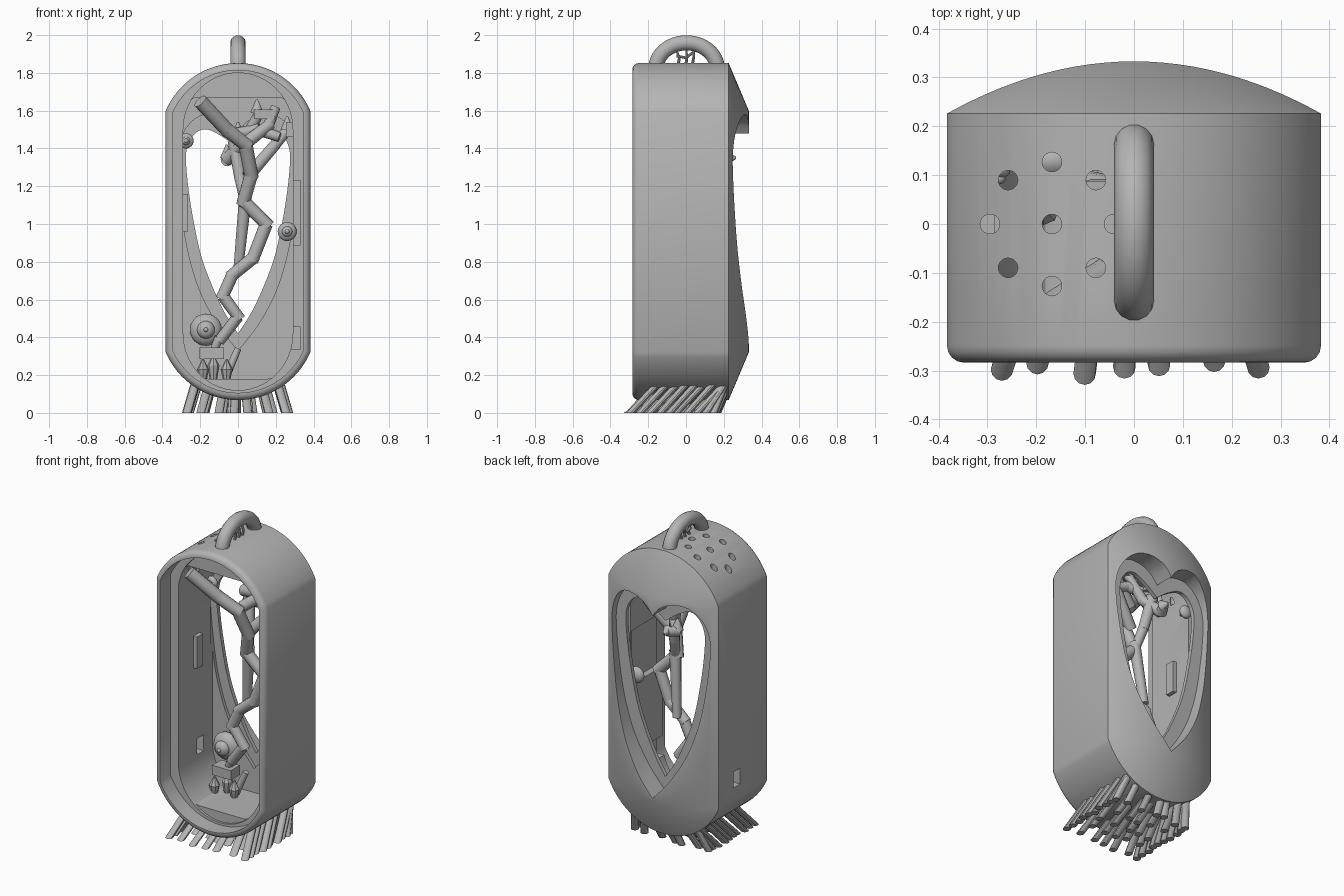
import bpy, bmesh, random
from math import sin, cos, pi, asin, sqrt
from mathutils import Matrix, Vector

random.seed(4)
if "Cube" in bpy.data.objects:
    bpy.data.objects.remove(bpy.data.objects["Cube"])

gray = bpy.data.materials.new("plain gray")
gray.use_nodes = True
gray.diffuse_color = (0.46, 0.46, 0.46, 1)
gray.node_tree.nodes["Principled BSDF"].inputs["Base Color"].default_value = (0.46, 0.46, 0.46, 1)

HALF, R, LOW, HIGH = 0.383, 0.416, 0.484, 1.436   # half width, arc radius, arc centres
FRONT, BACK = -0.284, 0.226


def activate(ob):
    bpy.ops.object.select_all(action='DESELECT')
    ob.select_set(True)
    bpy.context.view_layer.objects.active = ob


def finish(name, bm, smooth=True):
    bmesh.ops.recalc_face_normals(bm, faces=bm.faces[:])
    me = bpy.data.meshes.new(name)
    bm.to_mesh(me)
    bm.free()
    me.materials.append(gray)
    ob = bpy.data.objects.new(name, me)
    bpy.context.collection.objects.link(ob)
    if smooth:
        activate(ob)
        bpy.ops.object.shade_smooth_by_angle()
    return ob


def prism(pts, y0, y1):
    bm = bmesh.new()
    face = bm.faces.new([bm.verts.new((x, y0, z)) for x, z in pts])
    out = bmesh.ops.extrude_face_region(bm, geom=[face])
    bmesh.ops.translate(bm, vec=(0, y1 - y0, 0),
                        verts=[v for v in out["geom"] if isinstance(v, bmesh.types.BMVert)])
    return finish("cutter", bm, False)


def add_cone(bm, a, b, r1, r2, sides=12):
    a, b = Vector(a), Vector(b)
    rot = (b - a).to_track_quat('Z', 'Y').to_matrix().to_4x4()
    bmesh.ops.create_cone(bm, cap_ends=True, segments=sides, radius1=r1, radius2=r2,
                          depth=(b - a).length, matrix=Matrix.Translation((a + b) / 2) @ rot)


def limb(name, pts, r1, r2, sides=12):
    # chain of tapering sticks, each overlapping the next a little
    bm = bmesh.new()
    n = len(pts) - 1
    for i in range(n):
        a, b = Vector(pts[i]), Vector(pts[i + 1])
        over = (b - a).normalized() * r1 * 0.5 if i < n - 1 else Vector()
        add_cone(bm, a, b + over, r1 + (r2 - r1) * i / n, r1 + (r2 - r1) * (i + 1) / n, sides)
    return finish(name, bm)


def ball(name, loc, scale):
    bm = bmesh.new()
    bmesh.ops.create_uvsphere(bm, u_segments=24, v_segments=12, radius=1,
                              matrix=Matrix.LocRotScale(loc, None, scale))
    return finish(name, bm)


def box(name, loc, size):
    bm = bmesh.new()
    bmesh.ops.create_cube(bm, size=1, matrix=Matrix.LocRotScale(loc, None, size))
    return finish(name, bm, False)


def cut(ob, cutter):
    mod = ob.modifiers.new("cut", 'BOOLEAN')
    mod.operation, mod.solver, mod.object = 'DIFFERENCE', 'EXACT', cutter
    activate(ob)
    bpy.ops.object.modifier_apply(modifier=mod.name)
    bpy.data.objects.remove(cutter)


def capsule(inset):
    r = R - inset
    turn = asin((HALF - inset) / r)
    arc = [turn * (2 * i / 24 - 1) for i in range(25)]
    return [(r * sin(a), HIGH + r * cos(a)) for a in arc] + [(-r * sin(a), LOW - r * cos(a)) for a in arc]


def smooth_heart(half):
    # rounded right half through the given points, mirrored to the left
    side = []
    for i in range(len(half) - 1):
        p = [Vector(half[max(0, min(len(half) - 1, i + k))]) for k in (-1, 0, 1, 2)]
        for t in (0, 0.25, 0.5, 0.75):
            side.append(0.5 * (2 * p[1] + (p[2] - p[0]) * t + (2 * p[0] - 5 * p[1] + 4 * p[2] - p[3]) * t * t
                               + (3 * p[1] - p[0] - 3 * p[2] + p[3]) * t ** 3))
    side.append(Vector(half[-1]))
    return [tuple(p) for p in side] + [(-p.x, p.y) for p in side[-2:0:-1]]


# Body: rounded capsule outline with a bulging back, built in columns
bm = bmesh.new()
N, span = 32, asin(HALF / R)
rings = []
for i in range(N + 1):
    x = R * sin(span * (2 * i / N - 1))
    h = sqrt(R * R - x * x)
    bulge = BACK + 0.107 * (1 - (x / HALF) ** 2)
    z0, z1 = LOW - h, HIGH + h
    ring = [(FRONT, z0), (BACK, z0), (bulge, LOW - 0.1624), (bulge, HIGH + 0.1624), (BACK, z1), (FRONT, z1)]
    rings.append([bm.verts.new((x, y, z)) for y, z in ring])
for a, b in zip(rings, rings[1:]):
    for k in range(6):
        bm.faces.new((a[k], a[k - 1], b[k - 1], b[k]))
bm.faces.new(rings[0])
bm.faces.new(rings[-1])
bmesh.ops.remove_doubles(bm, verts=bm.verts[:], dist=0.001)
bmesh.ops.recalc_face_normals(bm, faces=bm.faces[:])
bmesh.ops.dissolve_faces(bm, faces=[f for f in bm.faces if f.normal.y < -0.9])
rim = [e for e in bm.edges if all(v.co.y < FRONT + 0.001 for v in e.verts)]
bmesh.ops.bevel(bm, geom=rim, offset=0.035, segments=4, profile=0.5, affect='EDGES')
body = finish("body_shell", bm, False)

# Front recess, oval mouth, then the chamber with flat floor and ceiling strips
cut(body, prism(capsule(0.038), -0.5, -0.18))
sweep = [pi * i / 28 for i in range(29)]
oval = [(0.29 * cos(a), 1.5 + 0.3 * sin(a)) for a in sweep] + [(-0.29 * cos(a), 0.42 - 0.3 * sin(a)) for a in sweep]
cut(body, prism(oval, -0.4, -0.165))
cut(body, prism([(x, min(1.67, max(0.18, z))) for x, z in oval], -0.3, 0.16))

# Heart window, stepped outside and rebated inside
outer = [(0, .33), (.11, .46), (.2, .61), (.255, .75), (.3, .93), (.335, 1.2), (.34, 1.38),
         (.3, 1.5), (.22, 1.57), (.13, 1.575), (.05, 1.54), (0, 1.48)]
inner = [(0, .42), (.07, .53), (.14, .68), (.2, .85), (.25, 1.1), (.275, 1.32), (.265, 1.42),
         (.22, 1.485), (.16, 1.5), (.08, 1.46), (0, 1.4)]
cut(body, prism(smooth_heart(outer), 0.205, 0.5))
cut(body, prism(smooth_heart(inner), 0.1, 0.5))
cut(body, prism(smooth_heart([(x * 0.93, z) for x, z in outer]), 0.14, 0.18))

# Ring of air holes on the top, a port in one side, pockets in the other
bm = bmesh.new()
for x, y in [(-0.168, 0)] + [(-0.168 + 0.127 * cos(k * pi / 4), 0.127 * sin(k * pi / 4)) for k in range(8)]:
    add_cone(bm, (x, y, 1.55), (x, y, 2), 0.02, 0.02, 20)
cut(body, finish("cutter", bm, False))
cut(body, box("cutter", (-0.35, 0.04, 0.45), (0.3, 0.065, 0.1)))
cut(body, box("cutter", (0.3, -0.05, 1.06), (0.06, 0.36, 0.34)))
cut(body, box("cutter", (0.29, -0.08, 0.395), (0.08, 0.3, 0.12)))
activate(body)
bpy.ops.object.shade_smooth_by_angle()

# Carrying loop with small sprigs under it
curve = bpy.data.curves.new("handle", 'CURVE')
curve.dimensions = '3D'
curve.bevel_depth, curve.bevel_resolution, curve.use_fill_caps = 0.041, 5, True
spline = curve.splines.new('POLY')
spline.points.add(32)
for k, p in enumerate(spline.points):
    p.co = (0, 0.003 + 0.163 * cos(pi * k / 32), 1.82 + 0.139 * sin(pi * k / 32), 1)
curve.materials.append(gray)
handle = bpy.data.objects.new("handle", curve)
bpy.context.collection.objects.link(handle)
activate(handle)
bpy.ops.object.convert(target='MESH')
bpy.ops.object.shade_smooth_by_angle()
for y, tip in ((-0.045, -0.06), (-0.005, 0.0), (0.03, 0.045)):
    limb("sprig", [(0, y, 1.82), (0.01, y + 0.01, 1.88), (-0.01, tip, 1.94)], 0.009, 0.005, 8)
limb("sprig_bar", [(0, -0.05, 1.89), (0, 0.0, 1.88), (0, 0.04, 1.91)], 0.007, 0.007, 8)

# Crooked branches inside
limb("main_branch", [(-.2, -.2, 1.65), (-.06, -.11, 1.5), (.04, -.06, 1.42), (.07, 0, 1.26), (.03, .04, 1.12),
                     (.15, .05, 1.0), (.08, .05, .82), (-.03, .06, .73), (-.08, .06, .62), (0, .06, .51),
                     (-.1, .08, .38)], 0.039, 0.03)
for pts in ([(.04, .05, 1.15), (.0, .09, .75)],
            [(-.02, .14, 1.44), (.01, .1, 1.25), (.04, .05, 1.1)],
            [(.05, .03, 1.25), (.18, .08, 1.4), (.28, .1, 1.52)],
            [(-.06, .17, 1.34), (.02, .1, 1.42), (.12, .06, 1.6)],
            [(-.03, .1, 1.47), (.1, .06, 1.5), (.22, .04, 1.46)],
            [(.03, 0, 1.42), (.16, .05, 1.52), (.2, .06, 1.62)],
            [(-.06, .17, 1.34), (-.03, .235, 1.35)]):
    limb("side_branch", pts, 0.035, 0.026)
limb("side_bud", [(-.03, .22, 1.35), (-.03, .265, 1.35)], 0.035, 0.006)

# Small ornaments at the branch ends
for x, y, z in ((.1, .06, 1.62), (.26, .08, 1.53), (-.06, .17, 1.38), (0, .12, 1.5)):
    limb("bud", [(x, y, z - 0.03), (x, y, z + 0.04)], 0.035, 0.005)
box("upper_block", (0.14, 0.06, 1.58), (0.11, 0.07, 0.05))
box("corner_block", (0.29, 0.05, 1.5), (0.07, 0.08, 0.08))
for x, y, z, s in ((-.17, .13, .44, .085), (.26, .12, .96, .05), (-.275, .13, 1.44, .04)):
    ball("cap", (x, y, z), (s, s * 0.6, s))
    ball("cap_boss", (x, y - s * 0.5, z), (s * 0.55, s * 0.4, s * 0.55))
    ball("cap_tip", (x, y - s * 0.9, z), (0.012, 0.012, 0.012))

# Shelf with hanging crystals
box("shelf", (-0.14, 0.08, 0.315), (0.13, 0.09, 0.06))
limb("shelf_stem", [(-.1, .08, .4), (-.14, .09, .3)], 0.025, 0.02)
for x, y, z in ((-.185, .03, .23), (-.13, .08, .25), (-.06, .05, .23)):
    limb("crystal_point", [(x, y, z), (x, y, z + 0.055)], 0.032, 0.004, 8)
    limb("crystal_base", [(x, y, 0.17), (x, y, z)], 0.018, 0.032, 8)
limb("floor_stem", [(-.06, .07, .2), (.0, .08, .34)], 0.022, 0.018)

# Fitting on the chamber wall
box("wall_plate", (-0.28, 0, 1.06), (0.03, 0.06, 0.2))

# Slanted root bundle under the body, cut flat at the ground
bm = bmesh.new()
for x0, count in ((-.265, 10), (-.19, 5), (-.1, 5), (-.02, 5), (.06, 5), (.17, 5), (.26, 10)):
    jitter = 0.1 / count
    for i in range(count):
        x = x0 + random.uniform(-jitter, jitter)
        y = -0.29 + 0.44 * i / (count - 1) + random.uniform(-jitter, jitter)
        top_x, top_y = x * 0.84, min(y + 0.13, 0.2)
        top = LOW - sqrt(R * R - top_x ** 2) + 0.012
        shear = Matrix(((1, 0, top_x - x, (x + top_x) / 2), (0, 1, top_y - y, (y + top_y) / 2),
                        (0, 0, top, top / 2), (0, 0, 0, 1)))
        bmesh.ops.create_cone(bm, cap_ends=True, segments=12, radius1=0.023, radius2=0.023, depth=1, matrix=shear)
finish("roots", bm)
